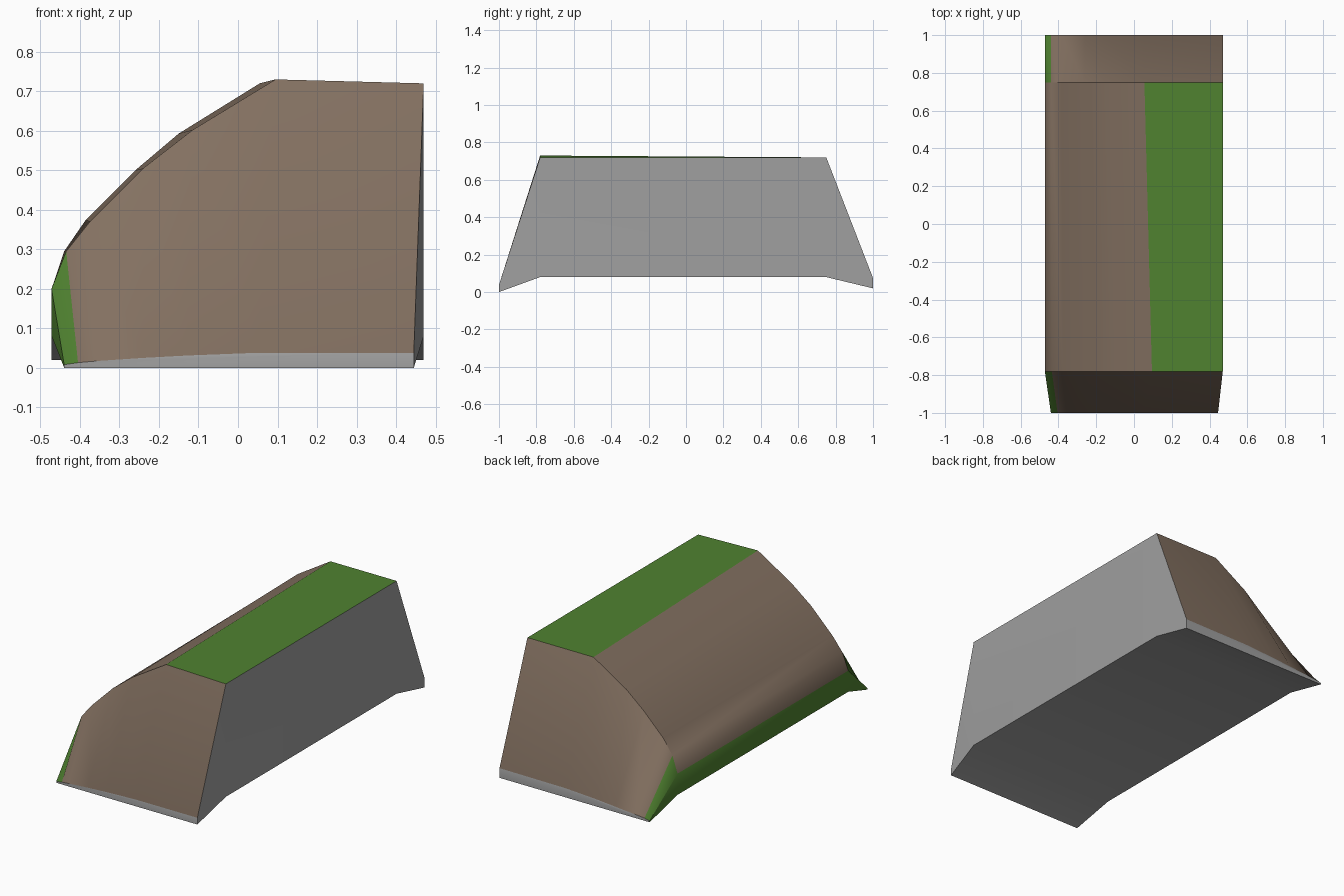
import bpy, bmesh
from mathutils import Vector

if "Cube" in bpy.data.objects:
    bpy.data.objects.remove(bpy.data.objects["Cube"])


def material(name, rgb):
    m = bpy.data.materials.new(name)
    m.diffuse_color = (*rgb, 1)
    m.use_nodes = True
    m.node_tree.nodes["Principled BSDF"].inputs["Base Color"].default_value = m.diffuse_color
    return m


# Cross-sections (x, z): right base, right top, ledge edge, curve down, left base
stations = [
    (-1.0, [(.445, 0), (.445, .038), (.05, .038), (-.13, .031), (-.24, .025),
            (-.36, .017), (-.405, .013), (-.44, .008), (-.44, 0)]),
    (-.78, [(.47, .08), (.47, .72), (.095, .73), (-.115, .602), (-.24, .505),
            (-.375, .37), (-.435, .295), (-.472, .2), (-.472, .08)]),
    (.75, [(.47, .08), (.47, .72), (.055, .72), (-.15, .593), (-.26, .5),
           (-.385, .375), (-.44, .295), (-.472, .2), (-.472, .08)]),
    (1.0, [(.47, .02), (.47, .075), (.055, .072), (-.15, .06), (-.26, .05),
           (-.385, .04), (-.44, .035), (-.472, .028), (-.472, .02)]),
]
GRASS, EARTH, STONE = 0, 1, 2

bm = bmesh.new()
rings = [[bm.verts.new((x, y, z)) for x, z in prof] for y, prof in stations]
n = len(rings[0])

# Skin between the sections, coloured by strip
for s in range(3):
    a, b = rings[s], rings[s + 1]
    for i in range(n):
        j = (i + 1) % n
        f = bm.faces.new((a[i], a[j], b[j], b[i]))
        if i in (0, n - 1):                      # right wall and underside
            f.material_index = STONE
        elif i == n - 2:                         # left foot
            f.material_index = GRASS
        elif s == 1:                             # flat ledge, curved bank
            f.material_index = GRASS if i == 1 else EARTH
        else:                                    # sloping ends
            f.material_index = GRASS if i == n - 3 else EARTH

# Thin end caps
for ring in (rings[0], rings[-1]):
    bm.faces.new(ring).material_index = STONE
bmesh.ops.recalc_face_normals(bm, faces=bm.faces[:])

mesh = bpy.data.meshes.new("earth_bank")
bm.to_mesh(mesh)
bm.free()
bank = bpy.data.objects.new("earth_bank", mesh)
bpy.context.collection.objects.link(bank)
for m in (material("grass green", (.08, .225, .03)),
          material("earth brown", (.23, .165, .12)),
          material("stone grey", (.35, .35, .35))):
    mesh.materials.append(m)

bpy.context.view_layer.objects.active = bank
bank.select_set(True)
bpy.ops.object.shade_smooth_by_angle(angle=0.52)
